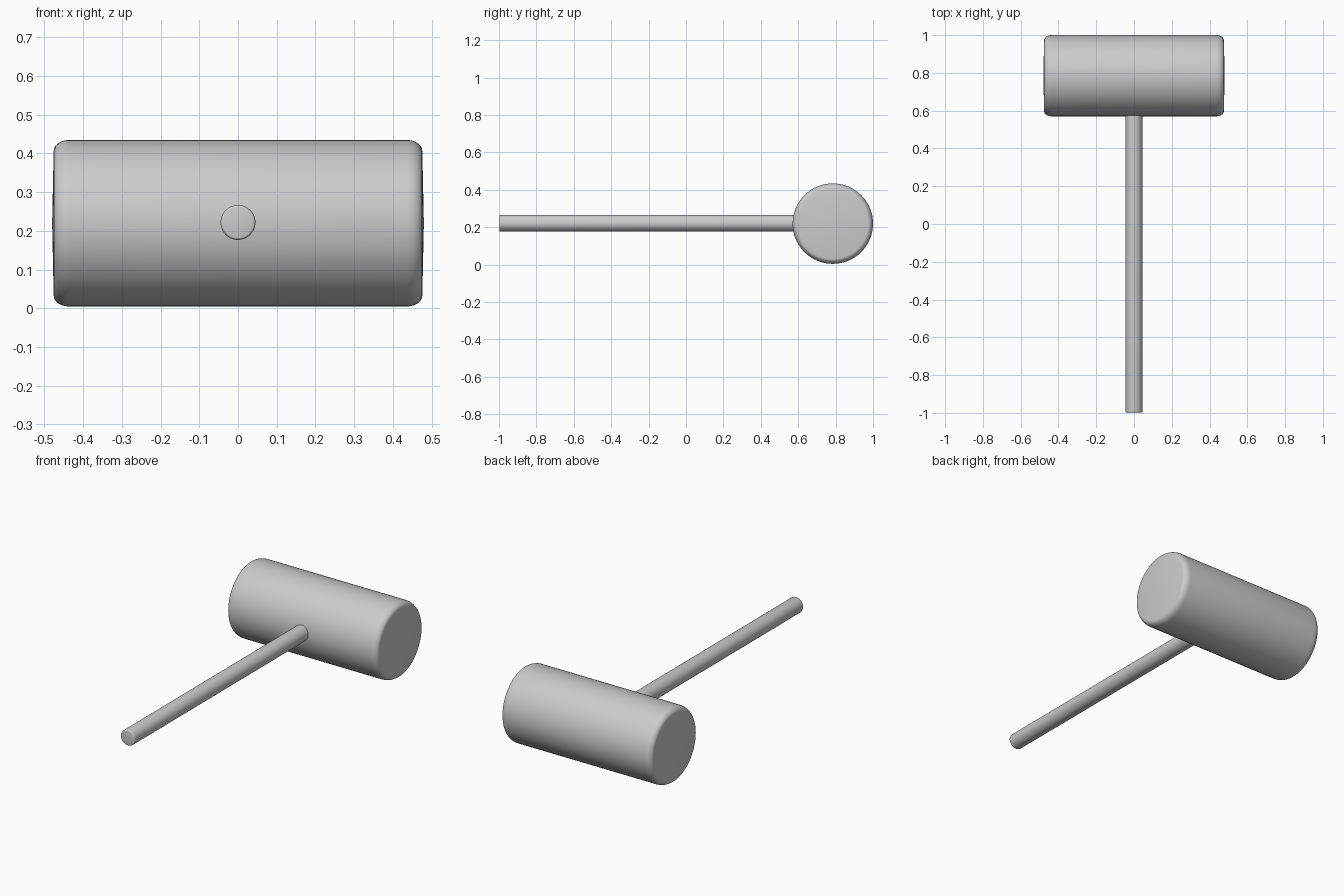
import bpy, bmesh, math
from mathutils import Matrix, Vector

if "Cube" in bpy.data.objects:
    bpy.data.objects.remove(bpy.data.objects["Cube"])


def lathe(name, profile, centre, rotation, steps=64):
    """Spin (radius, height) points around z, then turn and place the result."""
    bm = bmesh.new()
    verts = [bm.verts.new((r, 0, h)) for r, h in profile]
    edges = [bm.edges.new(pair) for pair in zip(verts, verts[1:])]
    bmesh.ops.spin(bm, geom=verts + edges, cent=(0, 0, 0), axis=(0, 0, 1),
                   angle=math.tau, steps=steps)
    bmesh.ops.remove_doubles(bm, verts=bm.verts, dist=1e-5)
    bmesh.ops.recalc_face_normals(bm, faces=bm.faces)
    bm.transform(Matrix.Translation(Vector(centre)) @ rotation)
    mesh = bpy.data.meshes.new(name)
    bm.to_mesh(mesh)
    bm.free()
    obj = bpy.data.objects.new(name, mesh)
    bpy.context.collection.objects.link(obj)
    bpy.context.view_layer.objects.active = obj
    obj.select_set(True)
    bpy.ops.object.shade_smooth_by_angle(angle=math.radians(35))
    obj.select_set(False)
    return obj


def rounded_end(radius, height, bevel_r, bevel_h, dome, n=6):
    """Half profile from the side wall round to the centre of the end."""
    pts = []
    for i in range(n + 1):
        a = math.pi / 2 * i / n
        pts.append((radius - bevel_r * (1 - math.cos(a)),
                    height - dome - bevel_h * (1 - math.sin(a))))
    return pts + [(0, height)]


# Mallet head: fat cylinder along x with softly rounded, slightly domed ends
end = rounded_end(0.215, 0.48, 0.028, 0.04, 0.004)
head_profile = [(r, -h) for r, h in reversed(end)] + end
lathe("mallet_head", head_profile, (0, 0.785, 0.2195),
      Matrix.Rotation(math.pi / 2, 4, 'Y'))

# Handle: slim rod along y, rounded at the free end, set into the head
tip = rounded_end(0.045, 0.998, 0.006, 0.008, 0.0, 4)
lathe("handle", [(0, -0.66), (0.045, -0.66)] + tip, (0, 0, 0.2215),
      Matrix.Rotation(math.pi / 2, 4, 'X'), 48)
